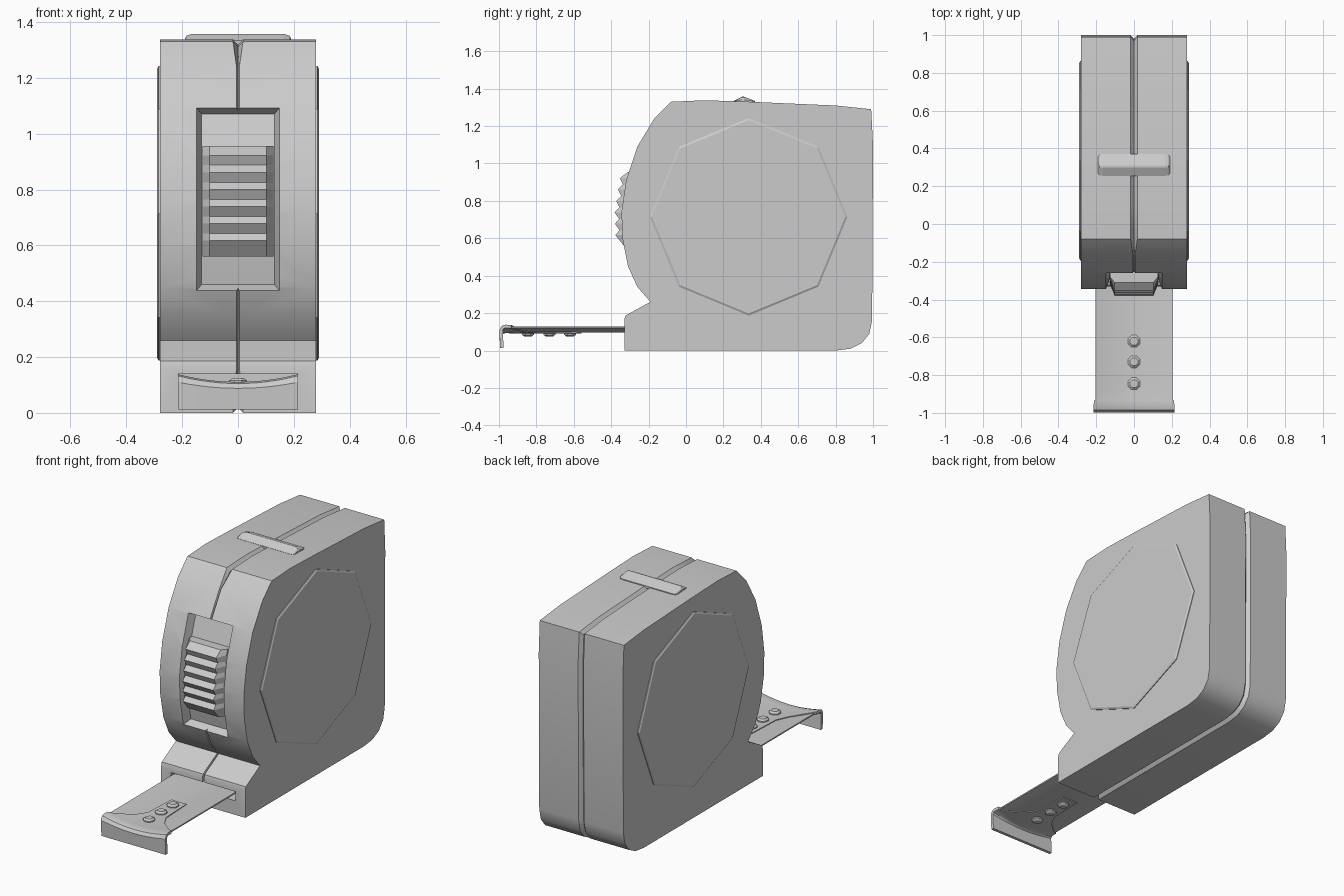
import bpy, bmesh
from math import cos, sin, pi
from mathutils import Vector

if "Cube" in bpy.data.objects:
    bpy.data.objects.remove(bpy.data.objects["Cube"])


def loft(name, rings, smooth=None):
    """Skin a list of equal-length closed rings and cap both ends."""
    bm = bmesh.new()
    vs = [[bm.verts.new(p) for p in r] for r in rings]
    n = len(rings[0])
    for a, b in zip(vs, vs[1:]):
        for i in range(n):
            j = (i + 1) % n
            bm.faces.new((a[i], a[j], b[j], b[i]))
    bm.faces.new(vs[0])
    bm.faces.new(vs[-1])
    bmesh.ops.recalc_face_normals(bm, faces=bm.faces)
    me = bpy.data.meshes.new(name)
    bm.to_mesh(me)
    bm.free()
    ob = bpy.data.objects.new(name, me)
    bpy.context.collection.objects.link(ob)
    if smooth:
        shade(ob, smooth)
    return ob


def select(ob):
    bpy.ops.object.select_all(action='DESELECT')
    ob.select_set(True)
    bpy.context.view_layer.objects.active = ob


def shade(ob, angle):
    select(ob)
    bpy.ops.object.shade_smooth_by_angle(angle=angle)


def cut(ob, cutter):
    cutter.hide_render = True
    m = ob.modifiers.new("cut", 'BOOLEAN')
    m.operation = 'DIFFERENCE'
    m.solver = 'EXACT'
    m.object = cutter
    select(ob)
    bpy.ops.object.modifier_apply(modifier=m.name)
    bpy.data.objects.remove(cutter)


def inset(poly, d):
    """Offset a counter-clockwise (y, z) outline inward."""
    out = []
    for i, p in enumerate(poly):
        p = Vector(p)
        a = (p - Vector(poly[i - 1])).normalized()
        b = (Vector(poly[(i + 1) % len(poly)]) - p).normalized()
        na, nb = Vector((-a.y, a.x)), Vector((-b.y, b.x))
        m = (na + nb).normalized()
        out.append(p + m * d / max(m.dot(na), 0.4))
    return out


# Case: side outline with a parting groove around the middle
arc = [(-.08, 1.33), (-.17, 1.24), (-.26, 1.09), (-.32, .91), (-.345, .74),
       (-.34, .60), (-.31, .45), (-.26, .34), (-.19, .26)]
outline = [(-.33, 0), (.80, 0), (.88, .01), (.94, .04), (.98, .09), (.995, .16),
           (1, 1.1), (.99, 1.29), (.80, 1.31), (.34, 1.33), (.10, 1.338)] + arc \
    + [(-.30, .20), (-.325, .185), (-.33, .165)]


def groove_w(p):
    return .005 if p[0] < -.1 and p[1] > .01 else .018


def section(x):
    return [(x, y, z) for y, z in outline]


def lip(s):
    return [(s * groove_w(p), p[0], p[1]) for p in outline]


deep = [(0, p.x, p.y) for p in inset(outline, .02)]
case = loft("case", [section(-.28), lip(-1), deep, lip(1), section(.28)])


def front_y(z):
    for (y1, z1), (y0, z0) in zip(arc, arc[1:]):
        if z0 <= z <= z1:
            return y0 + (y1 - y0) * (z - z0) / (z1 - z0)
    return arc[-1][0]


# Tapered window for the lock slider
rings = []
for i in range(13):
    t = i / 12
    zo, zi = .43 + .67 * t, .46 + .61 * t
    yo, yi = front_y(zo) - .02, front_y(zi) + .05
    rings.append([(-.155, yo, zo), (.155, yo, zo), (.13, yi, zi), (-.13, yi, zi)])
cut(case, loft("window_cutter", rings))

# Slot where the blade leaves the case
cut(case, loft("slot_cutter", [[(x, y, z) for x, z in
    ((-.215, .085), (.215, .085), (.215, .14), (-.215, .14))] for y in (-.4, -.2)]))
shade(case, .5)

# Lock slider with ridges
teeth = [(front_y(.955) - .005, .955)]
for k in range(6):
    z = .922 - .061 * k
    teeth.append((front_y(z) - .037, z))
    if k < 5:
        teeth.append((front_y(z - .035) - .014, z - .035))
teeth.append((front_y(.56) + .0, .56))


def slider_ring(x, flat):
    pts = [(x, front_y(z) + .025 if flat else y, z) for y, z in teeth]
    return pts + [(x, -.23, .56), (x, -.23, .955)]


loft("lock_slider", [slider_ring(-.127, True), slider_ring(-.102, False),
                     slider_ring(.102, False), slider_ring(.127, True)])

# Raised eight-sided side plates
for s, side in ((1, "right"), (-1, "left")):
    loft("side_plate_" + side,
         [[(s * x, .335 + r * cos(i * pi / 4), .715 + r * sin(i * pi / 4))
           for i in range(8)] for x, r in ((.27, .528), (.284, .528), (.29, .517))])

# Small ridge across the top
bar = []
for x, k in ((-.19, .25), (-.183, .75), (-.165, 1), (.165, 1), (.183, .75), (.19, .25)):
    w = .7 + .3 * k
    bar.append([(x, .31 - .055 * w, 1.32), (x, .31 - .055 * w, 1.334),
                (x, .30, 1.336 + .021 * k), (x, .31, 1.336 + .021 * k),
                (x, .31 + .06 * w, 1.334), (x, .31 + .06 * w, 1.32)])
loft("top_ridge", bar)

# Blade: thin strip with a dished cross-section
N = 12


def strip_ring(y, w, z, dish, ny, nz, thick):
    top = []
    for i in range(N + 1):
        x = w * (2 * i / N - 1)
        top.append(Vector((x, y, z + dish * (x / .205) ** 2)))
    n = Vector((0, ny, nz)) * thick
    return top + [p - n for p in reversed(top)]


loft("blade", [strip_ring(y, .205, .104, .025, 0, 1, .008) for y in (-.21, -.965)], .5)

# End hook: riveted tongue flaring into a turned-down lip
hook = [(-.56, .05, .109, .025, 0, 1), (-.77, .06, .109, .025, 0, 1),
        (-.84, .10, .109, .025, 0, 1), (-.915, .18, .109, .025, 0, 1),
        (-.935, .212, .11, .025, 0, 1), (-.965, .214, .111, .025, 0, 1),
        (-.985, .214, .105, .025, -.6, .8), (-.998, .214, .088, .02, -1, .1),
        (-.993, .214, .013, 0, -1, 0)]
loft("end_hook", [strip_ring(*h, .018) for h in hook], .6)

# Rivets
for k, y in enumerate((-.62, -.73, -.845)):
    loft(f"rivet_{k + 1}",
         [[(r * cos(a * pi / 4 + pi / 8), y + r * sin(a * pi / 4 + pi / 8), z) for a in range(8)]
          for z, r in ((.075, .02), (.084, .034), (.116, .034), (.125, .022))])
